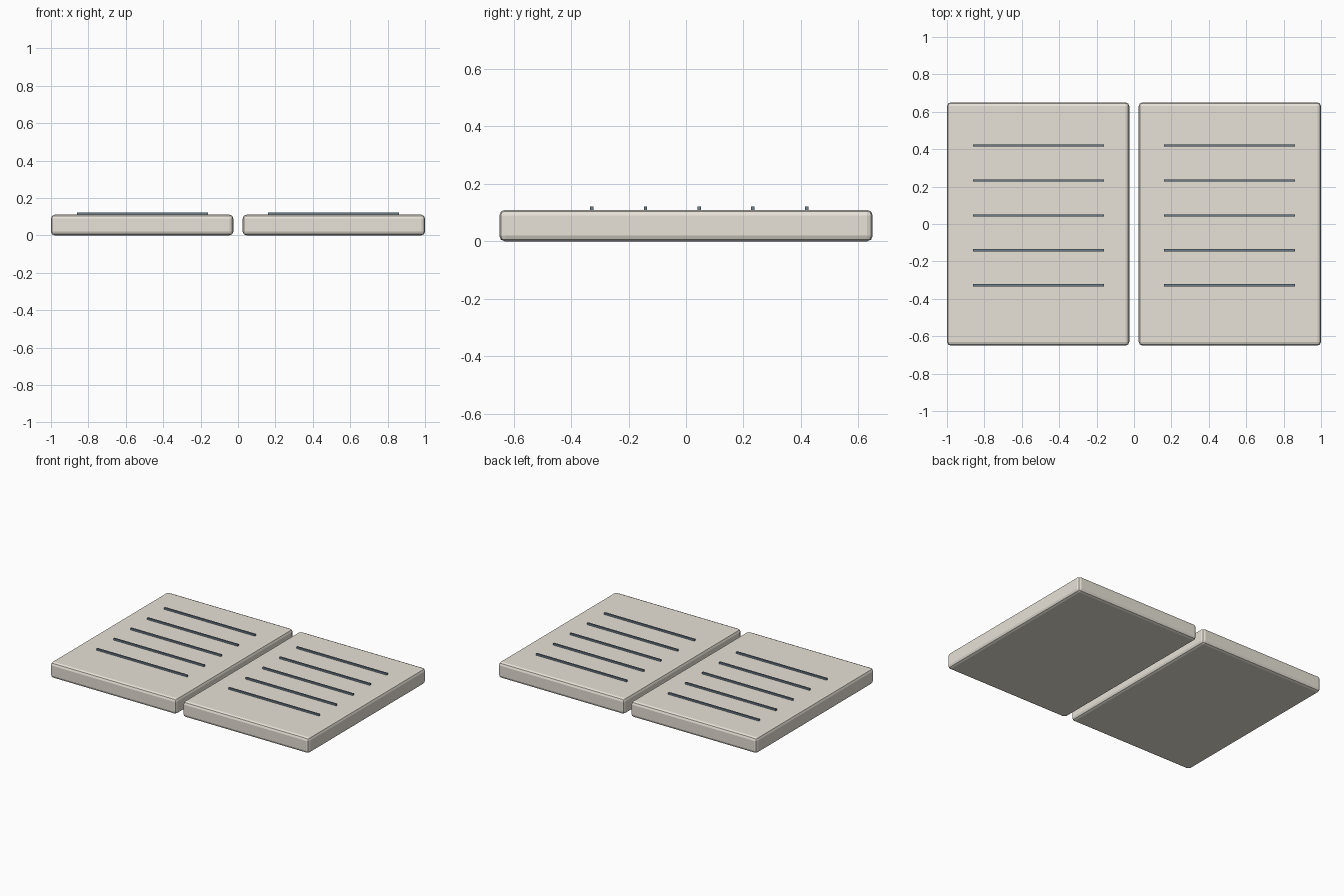
import bpy

if "Cube" in bpy.data.objects:
    bpy.data.objects.remove(bpy.data.objects["Cube"])


def material(name, color):
    m = bpy.data.materials.new(name)
    m.diffuse_color = color
    m.use_nodes = True
    m.node_tree.nodes["Principled BSDF"].inputs["Base Color"].default_value = m.diffuse_color
    return m


def box(name, center, size, mat, bevel=0.0):
    bpy.ops.mesh.primitive_cube_add(size=1, location=center)
    ob = bpy.context.object
    ob.name = name
    ob.scale = size
    bpy.ops.object.transform_apply(location=False, rotation=False, scale=True)
    ob.data.materials.append(mat)
    if bevel:
        b = ob.modifiers.new("rounded_edges", 'BEVEL')
        b.width = bevel
        b.segments = 2
    return ob


paper = material("paper", (0.80, 0.76, 0.68, 1))
ink = material("ink", (0.15, 0.21, 0.26, 1))

for side, s in (("left", -1), ("right", 1)):
    # Thick page slab with rounded edges
    box(f"{side}_page", (s * 0.5125, 0, 0.055), (0.975, 1.3, 0.11), paper, 0.02)
    # Five raised ruled lines
    for i in range(5):
        box(f"{side}_line_{i + 1}", (s * 0.511, 0.42 - i * 0.187, 0.115),
            (0.70, 0.012, 0.014), ink)
